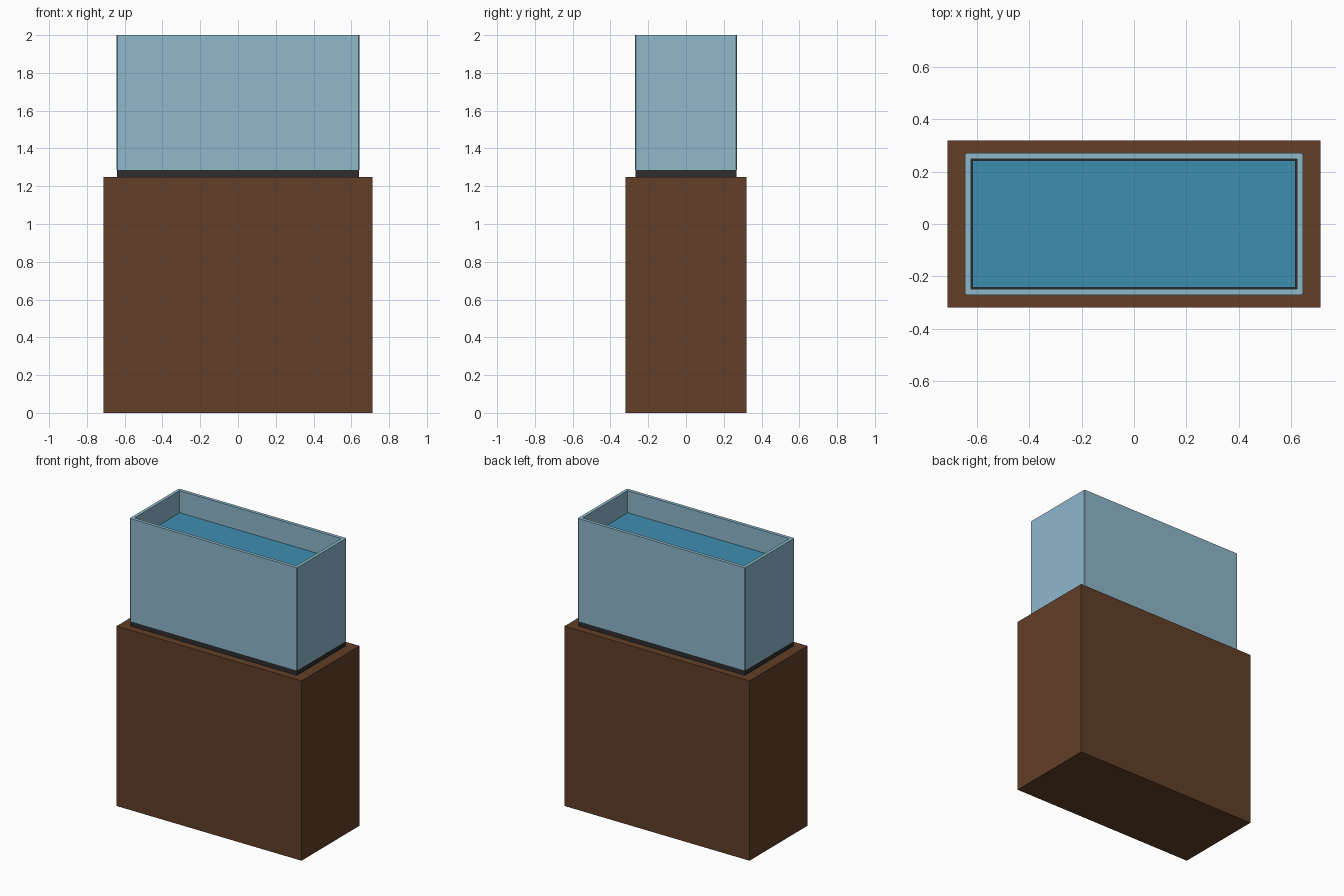
import bpy

if "Cube" in bpy.data.objects:
    bpy.data.objects.remove(bpy.data.objects["Cube"])


def material(name, rgb):
    # sRGB 0-255 to linear viewport colour
    m = bpy.data.materials.new(name)
    m.diffuse_color = (*[((c / 255 + 0.055) / 1.055) ** 2.4 for c in rgb], 1)
    m.use_nodes = True
    m.node_tree.nodes["Principled BSDF"].inputs["Base Color"].default_value = m.diffuse_color
    return m


def box(name, half_x, half_y, z0, z1, mat=None):
    bpy.ops.mesh.primitive_cube_add(size=1, location=(0, 0, (z0 + z1) / 2))
    ob = bpy.context.object
    ob.name = name
    ob.scale = (2 * half_x, 2 * half_y, z1 - z0)
    bpy.ops.object.transform_apply(location=True, rotation=False, scale=True)
    if mat:
        ob.data.materials.append(mat)
    return ob


wood = material("wood", (98, 63, 40))
black = material("black_trim", (45, 45, 45))
glass = material("glass", (142, 184, 203))
blue = material("water", (61, 142, 176))

# Cabinet stand and the dark plate the tank rests on
box("cabinet", 0.712, 0.319, 0, 1.25, wood)
box("base_plate", 0.641, 0.267, 1.25, 1.285, black)

# Hollow open-topped tank with slightly chamfered vertical corners
tank = box("glass_walls", 0.644, 0.271, 1.285, 2.0, glass)
weights = tank.data.attributes.new("bevel_weight_edge", 'FLOAT', 'EDGE')
for e in tank.data.edges:
    a, b = (tank.data.vertices[i].co for i in e.vertices)
    weights.data[e.index].value = 1.0 if abs(a.z - b.z) > 0.1 else 0.0
bevel = tank.modifiers.new("corner_chamfer", 'BEVEL')
bevel.limit_method = 'WEIGHT'
bevel.width = 0.006
bevel.segments = 1

cutter = box("tank_cutter", 0.622, 0.248, 1.2, 2.1)
cutter.hide_render = True
cut = tank.modifiers.new("hollow", 'BOOLEAN')
cut.operation = 'DIFFERENCE'
cut.solver = 'EXACT'
cut.object = cutter

bpy.context.view_layer.objects.active = tank
for name in ("corner_chamfer", "hollow"):
    bpy.ops.object.modifier_apply(modifier=name)
bpy.data.objects.remove(cutter, do_unlink=True)

# Water, with a hairline gap to the glass
box("water", 0.617, 0.243, 1.285, 1.85, blue)
